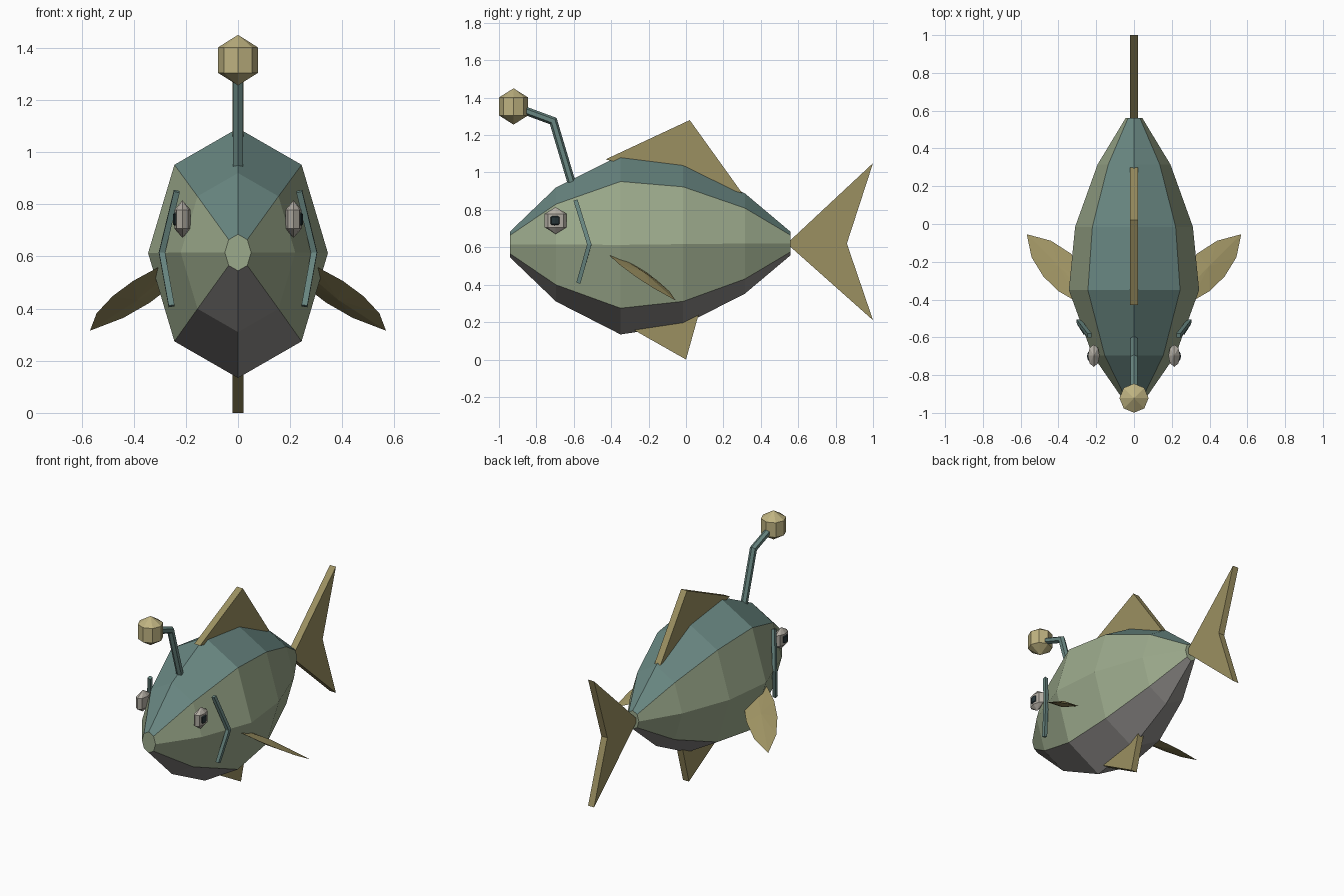
import bpy, bmesh, math
from mathutils import Vector

if "Cube" in bpy.data.objects:
    bpy.data.objects.remove(bpy.data.objects["Cube"])


def material(name, rgb):
    m = bpy.data.materials.new(name)
    m.diffuse_color = (*rgb, 1)
    m.use_nodes = True
    m.node_tree.nodes["Principled BSDF"].inputs["Base Color"].default_value = m.diffuse_color
    return m


TEAL = material("teal", (0.14, 0.24, 0.22))
GREEN = material("green", (0.33, 0.40, 0.26))
BELLY = material("belly", (0.27, 0.26, 0.25))
FIN = material("fin", (0.33, 0.28, 0.12))
LURE = material("lure", (0.52, 0.45, 0.22))
EYE = material("eye", (0.45, 0.42, 0.37))
DARK = material("dark", (0.02, 0.035, 0.04))


def finish(name, bm, *mats):
    bmesh.ops.recalc_face_normals(bm, faces=bm.faces[:])
    mesh = bpy.data.meshes.new(name)
    bm.to_mesh(mesh)
    bm.free()
    ob = bpy.data.objects.new(name, mesh)
    bpy.context.collection.objects.link(ob)
    for m in mats:
        mesh.materials.append(m)
    return ob


def mirror(ob):
    ob.modifiers.new("mirror", "MIRROR").use_axis[0] = True


def flat_fin(name, outline, half=0.022):
    """Side profile (y, z) extruded across x."""
    bm = bmesh.new()
    face = bm.faces.new([bm.verts.new((-half, y, z)) for y, z in outline])
    new = bmesh.ops.extrude_face_region(bm, geom=[face])["geom"]
    bmesh.ops.translate(bm, vec=(2 * half, 0, 0),
                        verts=[v for v in new if isinstance(v, bmesh.types.BMVert)])
    return finish(name, bm, FIN)


def gem(name, centre, scale, mat):
    """Low-poly sphere with two rings of eight."""
    bm = bmesh.new()
    bmesh.ops.create_uvsphere(bm, u_segments=8, v_segments=3, radius=1)
    for v in bm.verts:
        v.co = Vector(c + s * k for c, s, k in zip(centre, scale, v.co))
    return finish(name, bm, mat)


def tube(name, points, radius, sides, mat):
    """Bent rod with mitred joints."""
    pts = [Vector(p) for p in points]
    dirs = [(b - a).normalized() for a, b in zip(pts, pts[1:])]
    bm = bmesh.new()
    rings = []
    for i, p in enumerate(pts):
        d = dirs[max(i - 1, 0)]
        plane = (d + dirs[min(i, len(dirs) - 1)]).normalized()
        u = Vector((1, 0, 0))
        u = (u - d * u.dot(d)).normalized()
        w = d.cross(u)
        ring = []
        for k in range(sides):
            a = 2 * math.pi * (k + 0.5) / sides
            o = (u * math.cos(a) + w * math.sin(a)) * radius
            ring.append(bm.verts.new(p + o - d * (o.dot(plane) / d.dot(plane))))
        rings.append(ring)
    for r, s in zip(rings, rings[1:]):
        for k in range(sides):
            n = (k + 1) % sides
            bm.faces.new((r[k], r[n], s[n], s[k]))
    bm.faces.new(rings[0])
    bm.faces.new(rings[-1])
    return finish(name, bm, mat)


# Body: eight-sided rings (y, centre z, half height) lofted nose to tail
sections = [(-0.94, 0.615, 0.07), (-0.695, 0.615, 0.305), (-0.35, 0.613, 0.479),
            (-0.015, 0.617, 0.433), (0.315, 0.62, 0.268), (0.56, 0.62, 0.062)]
bm = bmesh.new()
rings = [[bm.verts.new((0.72 * h * math.sin(k * math.pi / 4), y,
                        z + h * math.cos(k * math.pi / 4))) for k in range(8)]
         for y, z, h in sections]
for r, s in zip(rings, rings[1:]):
    for k in range(8):
        n = (k + 1) % 8
        f = bm.faces.new((r[k], r[n], s[n], s[k]))
        f.material_index = {0: 0, 7: 0, 3: 2, 4: 2}.get(k, 1)
for end in (rings[0], rings[-1]):
    bm.faces.new(end).material_index = 1
finish("body", bm, TEAL, GREEN, BELLY)

# Centre-line fins
flat_fin("tail_fin", [(0.55, 0.63), (1.0, 1.05), (0.86, 0.62), (1.0, 0.21), (0.55, 0.61)])
flat_fin("dorsal_fin", [(-0.43, 1.07), (0.02, 1.28), (0.30, 0.89)])
flat_fin("ventral_fin", [(-0.30, 0.17), (0.0, 0.0), (0.07, 0.25)])

# Side fins: leaf outline around a raised centre
centre = Vector((0.39, -0.235, 0.45))
along = Vector((0.62, 0.63, -0.47)).normalized()
across = Vector((0.75, -0.64, 0.13)).normalized()
normal = along.cross(across).normalized()
edge = [(0.287, 0), (0.163, 0.068), (0.03, 0.095), (-0.095, 0.093), (-0.22, 0.062), (-0.345, 0)]
outline = edge + [(s, -w) for s, w in edge[-2:0:-1]]
bm = bmesh.new()
rim = [bm.verts.new(centre + along * s + across * w) for s, w in outline]
for side in (-0.02, 0.02):
    hub = bm.verts.new(centre + normal * side)
    for i in range(len(rim)):
        bm.faces.new((hub, rim[i], rim[(i + 1) % len(rim)]))
mirror(finish("side_fins", bm, FIN))

# Eyes and gills
mirror(gem("eyes", (0.213, -0.697, 0.743), (0.036, 0.068, 0.072), EYE))
mirror(gem("pupils", (0.232, -0.70, 0.743), (0.02, 0.033, 0.038), DARK))
mirror(tube("gills", [(0.235, -0.59, 0.85), (0.292, -0.517, 0.615), (0.255, -0.575, 0.41)],
            0.016, 4, TEAL))

# Lure on its bent rod
tube("lure_rod", [(0, -0.61, 0.94), (0, -0.71, 1.275), (0, -0.90, 1.345)], 0.022, 6, TEAL)
gem("lure", (0, -0.922, 1.353), (0.089, 0.089, 0.097), LURE)
